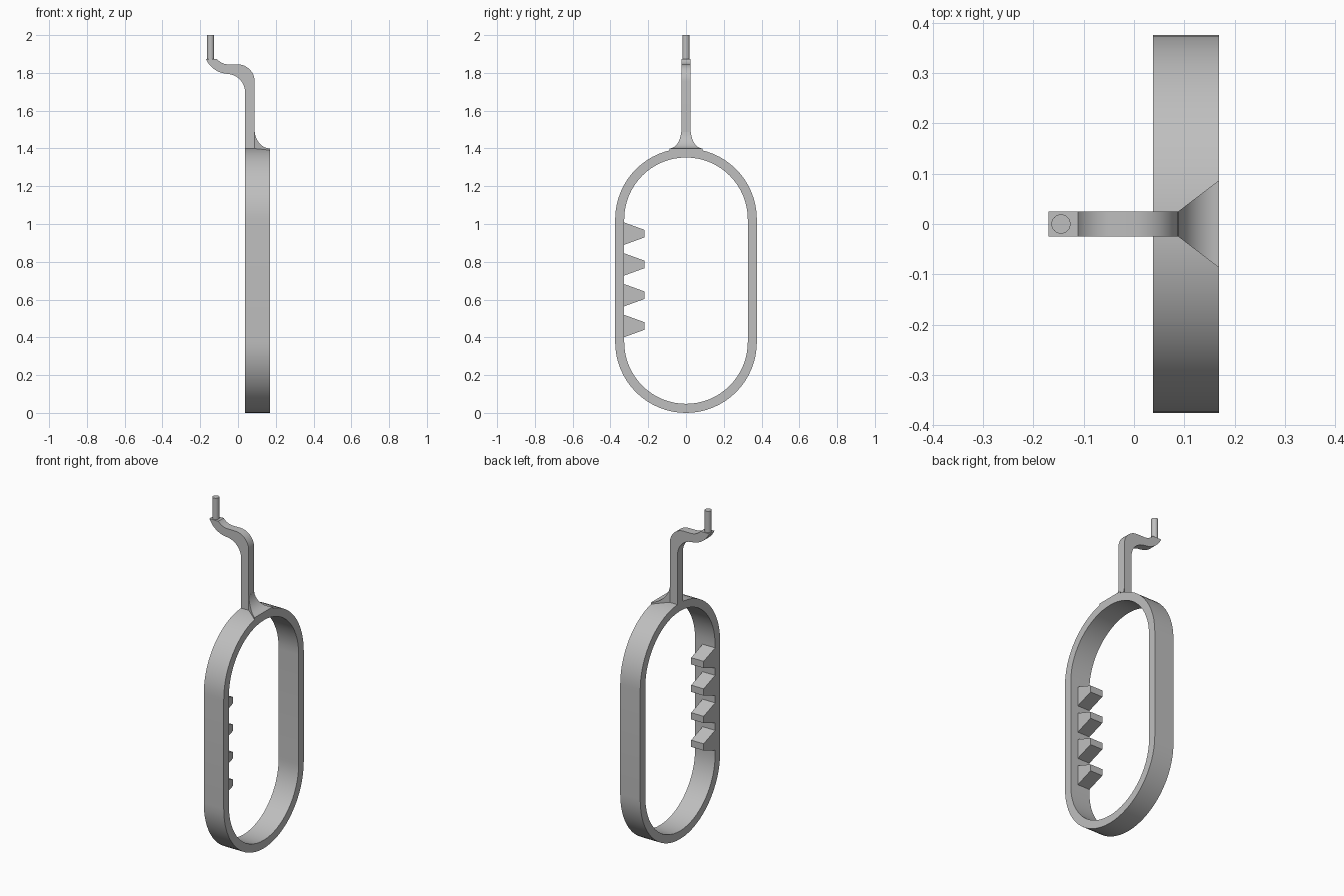
import bpy, bmesh, math
from mathutils import Vector

if "Cube" in bpy.data.objects:
    bpy.data.objects.remove(bpy.data.objects["Cube"], do_unlink=True)

grey = bpy.data.materials.new("plain grey")
grey.use_nodes = True
grey.diffuse_color = (0.52, 0.52, 0.52, 1)
grey.node_tree.nodes["Principled BSDF"].inputs["Base Color"].default_value = grey.diffuse_color

X0, X1 = 0.038, 0.169      # width of the loop
STEM_X, HALF = 0.088, 0.025  # back of the stem, half its thickness


def finish(name, bm):
    bmesh.ops.recalc_face_normals(bm, faces=bm.faces)
    mesh = bpy.data.meshes.new(name)
    bm.to_mesh(mesh)
    bm.free()
    obj = bpy.data.objects.new(name, mesh)
    bpy.context.collection.objects.link(obj)
    mesh.materials.append(grey)
    bpy.ops.object.select_all(action='DESELECT')
    obj.select_set(True)
    bpy.context.view_layer.objects.active = obj
    bpy.ops.object.shade_smooth_by_angle(angle=math.radians(30))
    return obj


def loft(name, sections, closed=False):
    """Skin a list of equal-length point loops; cap the ends unless closed."""
    bm = bmesh.new()
    rings = [[bm.verts.new(p) for p in s] for s in sections]
    pairs = list(zip(rings, rings[1:]))
    if closed:
        pairs.append((rings[-1], rings[0]))
    else:
        bm.faces.new(rings[0])
        bm.faces.new(rings[-1])
    for a, b in pairs:
        for i in range(len(a)):
            j = (i + 1) % len(a)
            bm.faces.new((a[i], a[j], b[j], b[i]))
    return finish(name, bm)


def arc(cu, cv, r, start, end, n=12):
    angles = [math.radians(start + (end - start) * i / n) for i in range(n + 1)]
    return [(cu + r * math.cos(a), cv + r * math.sin(a)) for a in angles]


# Stadium-shaped loop
def stadium(r, x):
    pts = arc(0, 1.025, r, 0, 180, 32) + arc(0, 0.375, r, 180, 360, 32)
    return [Vector((x, y, z)) for y, z in pts]


loft("handle_loop", [stadium(0.375, X0), stadium(0.375, X1),
                     stadium(0.327, X1), stadium(0.327, X0)], closed=True)

# Stem bending over into a hook
profile = ([(X0, 1.38), (STEM_X, 1.38)]
           + arc(-0.002, 1.755, 0.09, 0, 90)
           + arc(-0.05, 1.925, 0.08, 270, 220)
           + [(-0.17, 1.874)]
           + arc(-0.05, 1.925, 0.13, 210, 270)
           + arc(-0.062, 1.695, 0.1, 90, 0))
loft("hooked_stem", [[(x, y, z) for x, z in profile] for y in (-HALF, HALF)])

# Flared foot joining the stem to the loop
sections = []
for i in range(13):
    t = math.radians(90 * i / 12)
    grow = 1 - math.cos(t)
    z = 1.4 + 0.1 * (1 - math.sin(t))
    back, wide = STEM_X + (X1 - STEM_X) * grow, HALF + 0.062 * grow
    sections.append([(STEM_X - 0.01, -HALF, z), (STEM_X, -HALF, z), (back, -wide, z),
                     (back, wide, z), (STEM_X, HALF, z), (STEM_X - 0.01, HALF, z)])
sections = sections[1:]
sections.append([(x, y, 1.375) for x, y, z in sections[-1]])
loft("flared_foot", sections)

# Upright pin on the hook tip
loft("pin", [[(x, y, z) for x, y in arc(-0.145, 0, 0.019, 0, 345, 23)]
             for z in (1.86, 2.0)])

# Row of tapered teeth inside the loop
for k in range(4):
    z = 0.46 + 0.163 * k
    tooth = [(-0.33, z - 0.06), (-0.22, z - 0.02), (-0.22, z + 0.02), (-0.33, z + 0.06)]
    loft(f"tooth_{k + 1}", [[(x, y, h) for y, h in tooth] for x in (X0, 0.12)])
